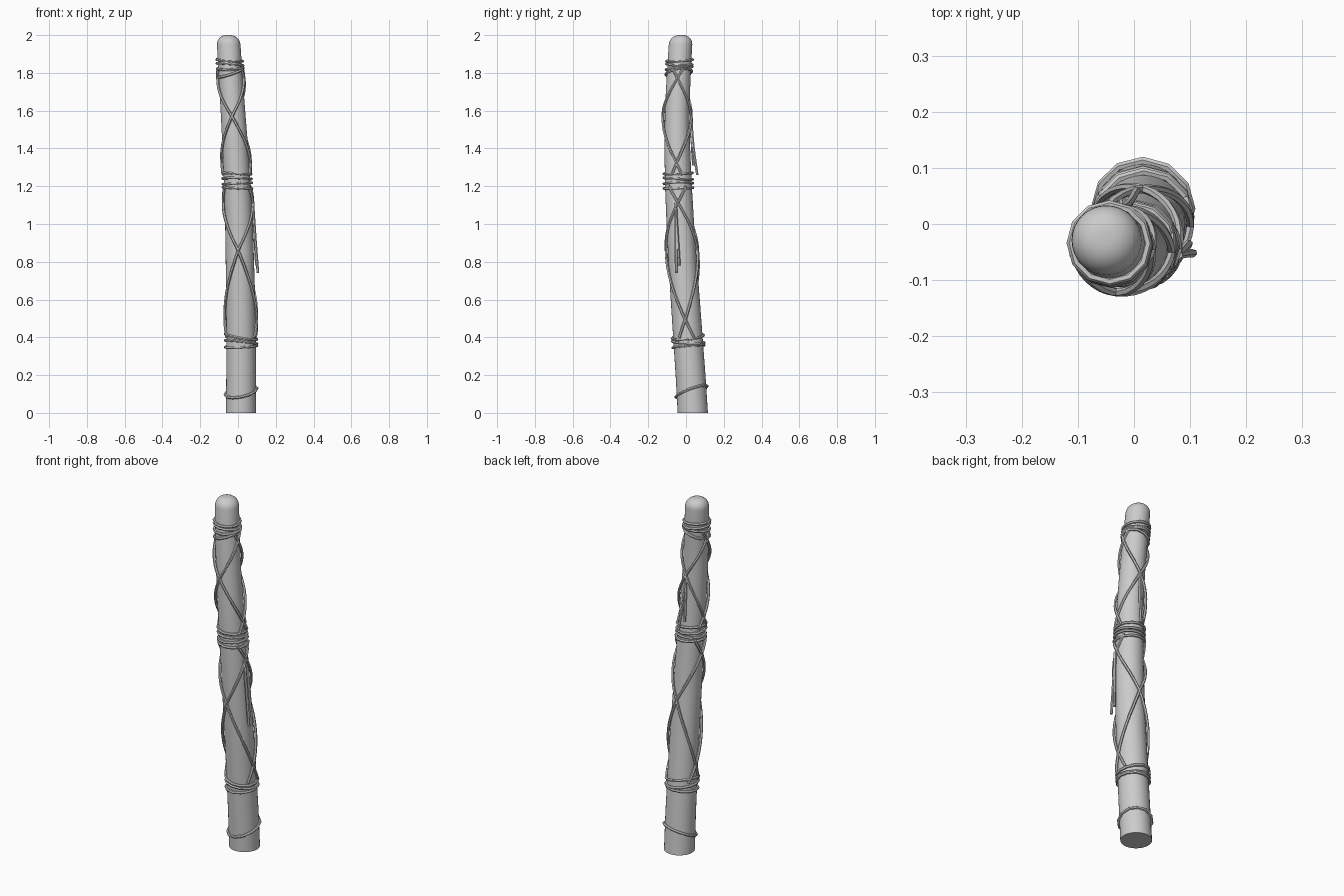
import bpy, bmesh
from math import sin, cos, radians, pi

if "Cube" in bpy.data.objects:
    bpy.data.objects.remove(bpy.data.objects["Cube"])

# pole axis: z, x, y, radius
AXIS = [(0, .016, .036, .08), (.2, .017, .024, .079), (.4, .016, .01, .078), (.6, .014, -.004, .077),
        (.8, .01, -.018, .075), (1.0, .005, -.03, .073), (1.2, -.003, -.04, .071), (1.4, -.014, -.046, .068),
        (1.6, -.027, -.047, .065), (1.8, -.04, -.038, .063), (2.0, -.052, -.026, .062)]


def lerp_table(table, z):
    for a, b in zip(table, table[1:]):
        if z <= b[0]:
            break
    f = (z - a[0]) / (b[0] - a[0])
    return [p + (q - p) * f for p, q in zip(a[1:], b[1:])]


def on_pole(az, z, off):
    x, y, r = lerp_table(AXIS, z)
    a = radians(az)
    return (x + (r + off) * cos(a), y + (r + off) * sin(a), z)


def smooth(ob):
    bpy.ops.object.select_all(action='DESELECT')
    ob.select_set(True)
    bpy.context.view_layer.objects.active = ob
    bpy.ops.object.shade_smooth_by_angle(angle=radians(40))


# cord of constant thickness along points
def cord(name, pts, r=.0075, closed=False):
    cu = bpy.data.curves.new(name, 'CURVE')
    cu.dimensions = '3D'
    cu.bevel_depth = r
    cu.bevel_resolution = 1
    cu.use_fill_caps = True
    sp = cu.splines.new('POLY')
    sp.points.add(len(pts) - 1)
    for p, c in zip(sp.points, pts):
        p.co = (*c, 1)
    sp.use_cyclic_u = closed
    ob = bpy.data.objects.new(name, cu)
    bpy.context.collection.objects.link(ob)
    bpy.ops.object.select_all(action='DESELECT')
    ob.select_set(True)
    bpy.context.view_layer.objects.active = ob
    bpy.ops.object.convert(target='MESH')
    smooth(bpy.context.object)


# tilted ring: mean height, tilt amplitude, azimuth of the high side
def ring(name, z, tilt, high):
    cord(name, [on_pole(i * 30, z + tilt * cos(radians(i * 30 - high)), .006)
                for i in range(12)], closed=True)


# pole with a rounded top
bm = bmesh.new()
N = 32
rows = [(z, 0) for z, *_ in AXIS[:-1]] + [(1.95 + .05 * sin(t * pi / 12), .05 * (1 - cos(t * pi / 12)))
                                         for t in range(7)]
loops = [[bm.verts.new(on_pole(360 * i / N, min(z, 2), -inset)) for i in range(N)] for z, inset in rows]
for a, b in zip(loops, loops[1:]):
    for i in range(N):
        j = (i + 1) % N
        bm.faces.new((a[i], a[j], b[j], b[i]))
bm.faces.new(loops[0][::-1])
bm.faces.new(loops[-1])
me = bpy.data.meshes.new("pole")
bm.to_mesh(me)
bm.free()
pole = bpy.data.objects.new("pole", me)
bpy.context.collection.objects.link(pole)
smooth(pole)

# bands of wrapped cord
BANDS = {"foot_loop": [(.113, .034, 60)],
         "lower_wrap": [(.352, .008, 60), (.375, .01, 200), (.403, .017, 150)],
         "middle_wrap": [(1.19, .004, 150), (1.215, .004, 20), (1.24, .004, 250), (1.268, .005, 150)],
         "upper_wrap": [(1.8, .024, 20), (1.825, .008, 70), (1.845, .006, 200), (1.866, .006, 140)]}
for name, rings in BANDS.items():
    for k, (z, t, h) in enumerate(rings):
        ring(f"{name}_{k + 1}", z, t, h)

# criss-cross lacing: height -> turn away from the front/back crossings
LACE = {"lower_lacing": [(.4, -118), (.5, -88), (.68, -44), (.86, 0), (1.0, 48), (1.1, 84), (1.2, 125)],
        "upper_lacing": [(1.26, -112), (1.33, -88), (1.45, -45), (1.57, 0), (1.67, 45), (1.77, 88), (1.82, 112)]}
for name, table in LACE.items():
    z0, z1 = table[0][0], table[-1][0]
    for start in (-95, 85):
        for s in (1, -1):
            pts = []
            for i in range(25):
                z = z0 + (z1 - z0) * i / 24
                pts.append(on_pole(start + s * lerp_table(table, z)[0], z, .006 + .004 * sin(pi * i / 24)))
            cord(f"{name}_{'left' if s < 0 else 'right'}_{'front' if start < 0 else 'back'}", pts)

# loose hanging ends tied at two crossings
TAILS = [(-14, 1.11, -22, .74, .026), (-14, 1.11, -12, .78, .014),
         (86, 1.57, 84, 1.26, .032), (86, 1.56, 97, 1.31, .014)]
for k, (a0, z0, a1, z1, off) in enumerate(TAILS):
    cord(f"loose_end_{k + 1}", [on_pole(a0 + (a1 - a0) * t / 6, z0 + (z1 - z0) * t / 6,
                                       .009 + (off - .009) * (t / 6) ** 1.5) for t in range(7)])
